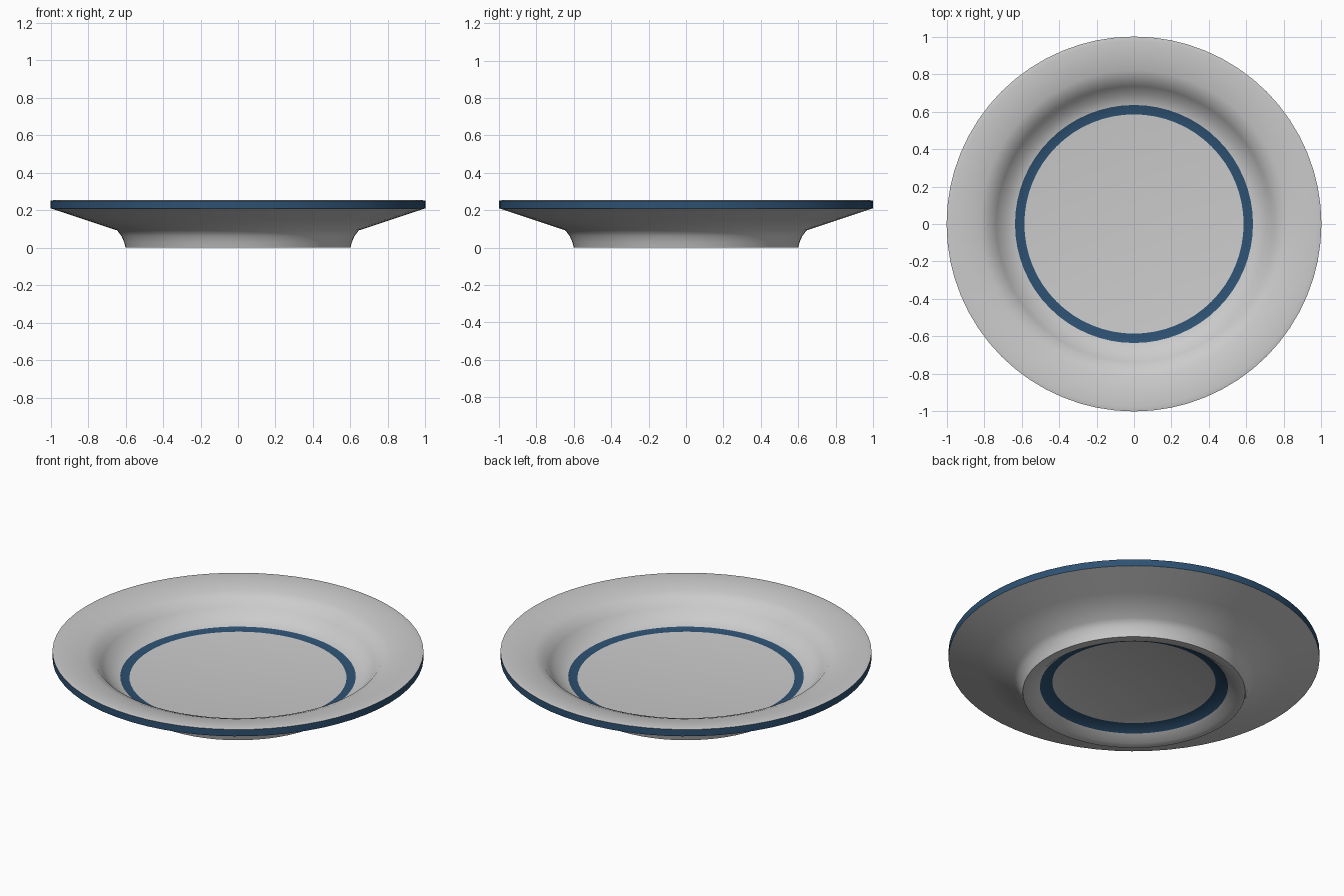
import bpy, bmesh, math

if "Cube" in bpy.data.objects:
    bpy.data.objects.remove(bpy.data.objects["Cube"])

SEGMENTS = 64


def make_material(name, rgb):
    mat = bpy.data.materials.new(name)
    mat.diffuse_color = (*rgb, 1.0)
    mat.use_nodes = True
    mat.node_tree.nodes["Principled BSDF"].inputs["Base Color"].default_value = mat.diffuse_color
    return mat


grey = make_material("glazed grey", (0.6, 0.6, 0.6))
blue = make_material("dark blue trim", (0.027, 0.083, 0.17))

# Plate section (radius, height, blue band up to the next point?),
# from the underside centre, round the foot and rim, to the top centre
profile = [
    (0.0, 0.062, 0),
    (0.44, 0.062, 1),     # blue ring under the plate
    (0.507, 0.036, 0),
    (0.55, 0.0, 0),       # foot
    (0.60, 0.0, 0),
    (0.608, 0.03, 0),
    (0.622, 0.062, 0),
    (0.645, 0.092, 0),
    (0.82, 0.15, 0),
    (1.0, 0.21, 1),       # blue rim edge
    (1.0, 0.25, 0),
    (0.975, 0.255, 0),    # upper lip
    (0.82, 0.229, 0),
    (0.77, 0.21, 0),
    (0.735, 0.17, 0),
    (0.69, 0.122, 0),
    (0.635, 0.1, 1),      # blue ring in the well
    (0.585, 0.093, 0),
    (0.0, 0.093, 0),
]

# Plate: revolve the section
bm = bmesh.new()
rings = []
for r, z, _ in profile:
    n = SEGMENTS if r > 0 else 1
    rings.append([bm.verts.new((r * math.cos(math.tau * i / n),
                                r * math.sin(math.tau * i / n), z)) for i in range(n)])
for (a, b), (_, _, band) in zip(zip(rings, rings[1:]), profile):
    for i in range(SEGMENTS):
        j = (i + 1) % SEGMENTS
        if len(a) == 1:
            corners = (a[0], b[j], b[i])
        elif len(b) == 1:
            corners = (a[i], a[j], b[0])
        else:
            corners = (a[i], a[j], b[j], b[i])
        bm.faces.new(corners).material_index = band
bmesh.ops.recalc_face_normals(bm, faces=bm.faces)

mesh = bpy.data.meshes.new("plate")
bm.to_mesh(mesh)
bm.free()
mesh.materials.append(grey)
mesh.materials.append(blue)
plate = bpy.data.objects.new("plate", mesh)
bpy.context.collection.objects.link(plate)

# Smooth glaze with crisp foot and rim edges
bpy.context.view_layer.objects.active = plate
plate.select_set(True)
bpy.ops.object.shade_smooth_by_angle(angle=math.radians(50))
